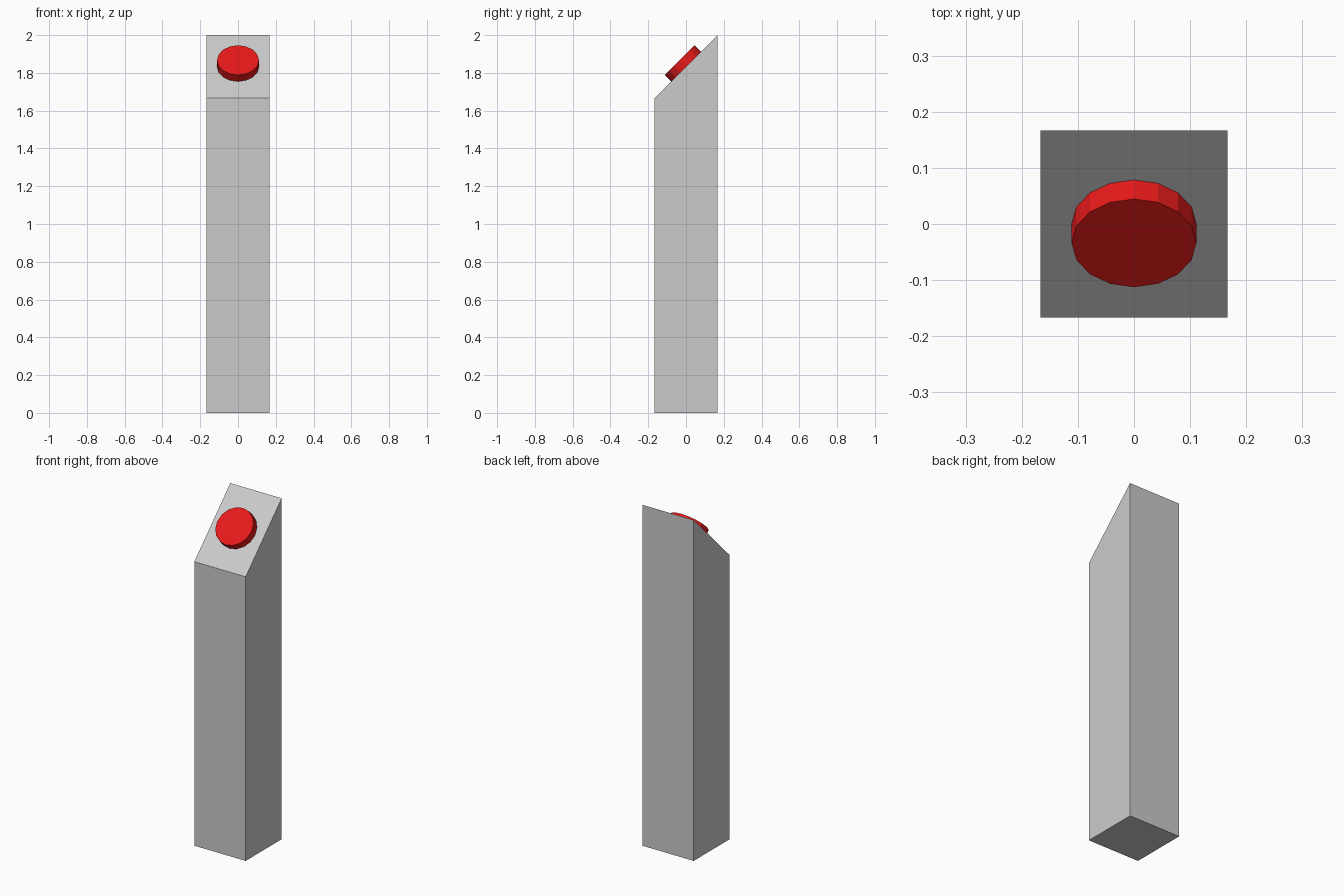
import bpy, bmesh, math
from mathutils import Matrix

if "Cube" in bpy.data.objects:
    bpy.data.objects.remove(bpy.data.objects["Cube"])

HALF = 1 / 6                 # half width of the post
TILT = math.radians(45)      # slope of the top face
RADIUS, THICK = 1 / 9, 0.048

def add_object(name, bm):
    bmesh.ops.recalc_face_normals(bm, faces=bm.faces)
    mesh = bpy.data.meshes.new(name)
    bm.to_mesh(mesh)
    bm.free()
    obj = bpy.data.objects.new(name, mesh)
    bpy.context.collection.objects.link(obj)
    return obj

# Post: side profile (y, z) extruded across x
bm = bmesh.new()
profile = [(-HALF, 0), (HALF, 0), (HALF, 2), (-HALF, 2 - 2 * HALF)]
face = bm.faces.new([bm.verts.new((-HALF, y, z)) for y, z in profile])
side = bmesh.ops.extrude_face_region(bm, geom=[face])["geom"]
bmesh.ops.translate(bm, vec=(2 * HALF, 0, 0),
                    verts=[g for g in side if isinstance(g, bmesh.types.BMVert)])
add_object("post", bm)

# Button: 16-sided disc standing on the sloped face
bm = bmesh.new()
place = (Matrix.Translation((0, 0, 2 - HALF)) @ Matrix.Rotation(TILT, 4, 'X')
         @ Matrix.Translation((0, 0, THICK / 2)))
bmesh.ops.create_cone(bm, cap_ends=True, segments=16, radius1=RADIUS,
                      radius2=RADIUS, depth=THICK, matrix=place)
button = add_object("button", bm)
red = bpy.data.materials.new("red")
red.diffuse_color = (0.8, 0.01, 0.01, 1)
red.use_nodes = True
red.node_tree.nodes["Principled BSDF"].inputs["Base Color"].default_value = red.diffuse_color
button.data.materials.append(red)
